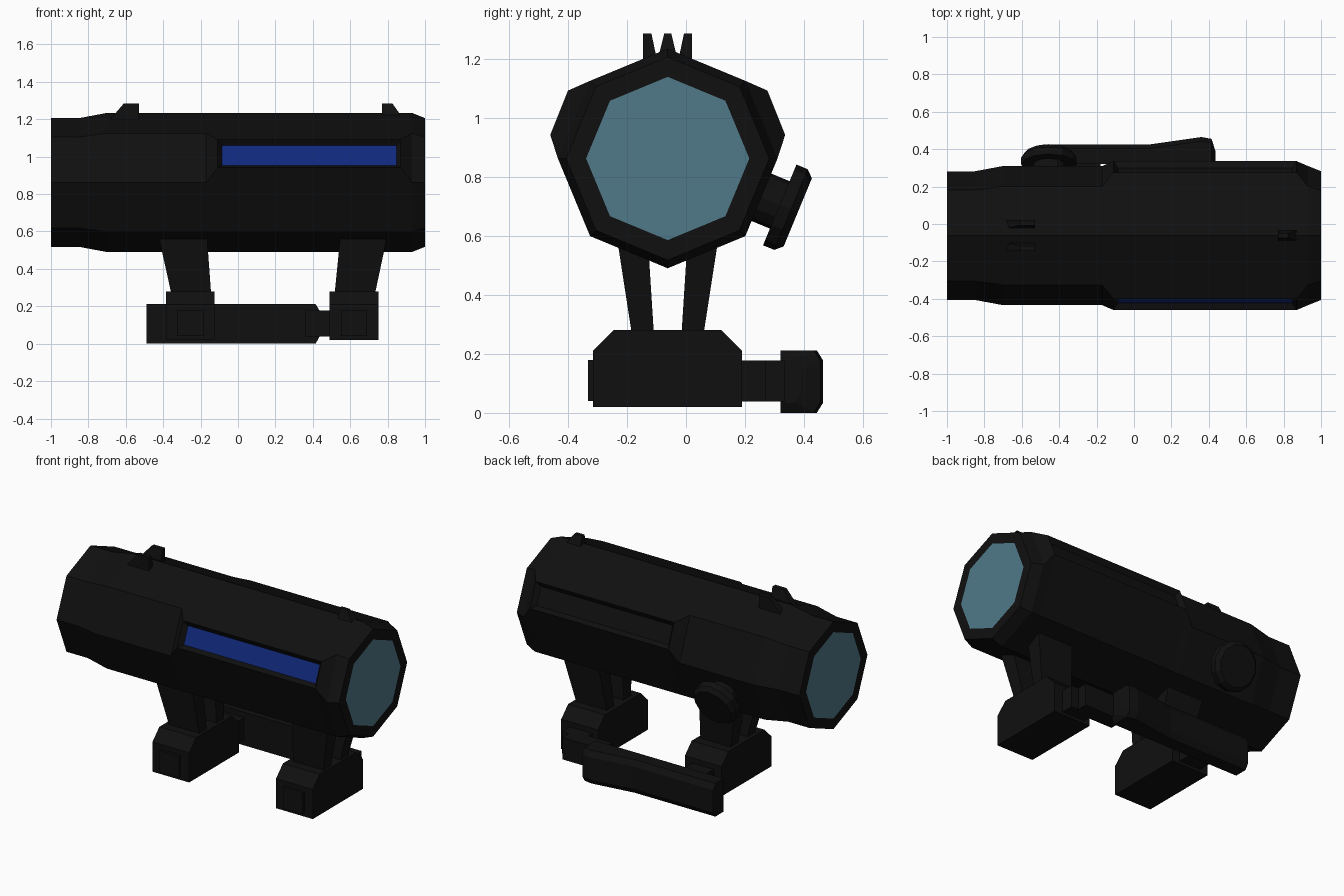
import bpy, bmesh
from math import cos, sin, tau, radians
from mathutils import Vector

cube = bpy.data.objects.get("Cube")
if cube:
    bpy.data.objects.remove(cube)

AXIS_Y, AXIS_Z = -0.062, 0.862


def material(name, rgb):
    m = bpy.data.materials.new(name)
    m.use_nodes = True
    m.diffuse_color = (*rgb, 1)
    bsdf = m.node_tree.nodes["Principled BSDF"]
    bsdf.inputs["Base Color"].default_value = (*rgb, 1)
    bsdf.inputs["Roughness"].default_value = 0.6
    return m


BLACK = material("matte black", (0.005, 0.005, 0.005))
GLASS = material("lens glass", (0.08, 0.19, 0.25))
BLUE = material("blue strip", (0.0056, 0.022, 0.2))


def loft(rings):
    """Skin a list of equal-length point rings and cap both ends."""
    bm = bmesh.new()
    rows = [[bm.verts.new(p) for p in ring] for ring in rings]
    n = len(rows[0])
    for a, b in zip(rows, rows[1:]):
        for i in range(n):
            j = (i + 1) % n
            bm.faces.new((a[i], a[j], b[j], b[i]))
    bm.faces.new(rows[0])
    bm.faces.new(rows[-1])
    bmesh.ops.recalc_face_normals(bm, faces=bm.faces[:])
    return bm


def finish(bm, name, mats=(BLACK,)):
    mesh = bpy.data.meshes.new(name)
    bm.to_mesh(mesh)
    bm.free()
    for m in mats:
        mesh.materials.append(m)
    obj = bpy.data.objects.new(name, mesh)
    bpy.context.collection.objects.link(obj)
    return obj


def prism(name, profile, x0, x1):
    """Extrude a (y, z) profile along x."""
    return finish(loft([[(x, y, z) for y, z in profile] for x in (x0, x1)]), name)


def box(name, x0, x1, y0, y1, z0, z1):
    return prism(name, [(y0, z0), (y1, z0), (y1, z1), (y0, z1)], x0, x1)


# Tube: octagonal sections, with the shoulders pushed out along the side housings
def tube_ring(x, r, raised=False):
    ring = []
    for i in range(8):
        y, z = r * sin(i * tau / 8), r * cos(i * tau / 8)
        if raised and i in (1, 7):
            y, z = (0.338 if i == 1 else -0.338), 0.23
        elif raised and i in (2, 6):
            y, z = (0.398 if i == 2 else -0.398), 0.08
        ring.append((x, AXIS_Y + y, AXIS_Z + z))
    return ring


R_END, R_MID, R_LENS = 0.344, 0.372, 0.271
bm = loft([tube_ring(-1, R_END), tube_ring(-0.85, R_END), tube_ring(-0.7, R_MID),
           tube_ring(-0.17, R_MID), tube_ring(-0.11, R_MID, True),
           tube_ring(0.87, R_MID, True), tube_ring(0.93, R_MID), tube_ring(1, R_END)])

# Lenses inset in both end caps
for cap in [f for f in bm.faces if len(f.verts) == 8]:
    bmesh.ops.inset_region(bm, faces=[cap], thickness=(R_END - R_LENS) * cos(tau / 16))
    cap.material_index = 1

# Recessed side panels, the front one coloured
for f in bm.faces[:]:
    c = f.calc_center_median()
    if 0.3 < c.x < 0.5 and 0.95 < c.z < 1.08 and abs(f.normal.y) > 0.8:
        bmesh.ops.inset_region(bm, faces=[f], thickness=0.033, depth=-0.03)
        if c.y < 0:
            f.material_index = 2
finish(bm, "scope_tube", (BLACK, GLASS, BLUE))

# Sights: a rear pair of blades and a single front post
def sight(name, low, high, x_low, x_high):
    rings = []
    for z, (y0, y1), (x0, x1) in ((1.18, low, x_low), (1.285, high, x_high)):
        rings.append([(x0, y0, z), (x1, y0, z), (x1, y1, z), (x0, y1, z)])
    finish(loft(rings), name)


sight("rear_sight_front_blade", (-0.145, -0.095), (-0.145, -0.117), (-0.7, -0.53), (-0.61, -0.53))
sight("rear_sight_back_blade", (-0.029, 0.021), (-0.007, 0.021), (-0.7, -0.53), (-0.61, -0.53))
sight("front_sight_post", (-0.1, -0.024), (-0.074, -0.05), (0.77, 0.9), (0.77, 0.825))

# Mounts: clamp block, front plate, rear neck and a splayed pair of struts
BLOCK = [(-0.315, 0.02), (-0.315, 0.21), (-0.245, 0.28),
         (0.121, 0.28), (0.19, 0.21), (0.19, 0.02)]


def mount(name, x0, x1, leg_low, leg_high):
    prism(name + "_block", BLOCK, x0, x1)
    box(name + "_front_plate", x0 + 0.06, x1 - 0.06, -0.332, -0.31, 0.04, 0.18)
    for label, s in (("front", -1), ("back", 1)):
        rings = []
        for z, inner, outer, (a, b) in ((0.27, 0.047, 0.122, leg_low),
                                        (0.6, 0.068, 0.173, leg_high)):
            yi, yo = AXIS_Y + s * inner, AXIS_Y + s * outer
            rings.append([(a, yi, z), (b, yi, z), (b, yo, z), (a, yo, z)])
        finish(loft(rings), f"{name}_{label}_strut")


mount("rear_mount", -0.385, -0.125, (-0.357, -0.144), (-0.43, -0.168))
mount("front_mount", 0.49, 0.75, (0.517, 0.733), (0.55, 0.803))
box("rear_mount_neck", -0.33, -0.18, 0.18, 0.33, 0.038, 0.178)
box("front_mount_neck", 0.53, 0.69, 0.18, 0.27, 0.038, 0.178)
box("lever_hinge", 0.36, 0.64, 0.23, 0.335, 0.038, 0.178)

# Locking lever along the back
rings = []
for x, out, z0, z1 in ((-0.49, 0.425, 0, 0.212), (0.08, 0.425, 0, 0.212),
                       (0.36, 0.465, 0, 0.212), (0.415, 0.455, 0, 0.212),
                       (0.435, 0.39, 0.036, 0.178)):
    rings.append([(x, y, z) for y, z in (
        (0.32, z0), (out - 0.022, z0), (out, z0 + 0.035),
        (out, z1 - 0.035), (out - 0.022, z1), (0.32, z1))])
finish(loft(rings), "locking_lever")

# Adjustment knob, square to the lower back face of the tube
axis = Vector((0, cos(radians(22.5)), -sin(radians(22.5))))
side = Vector((1, 0, 0))
up = axis.cross(side)
base = Vector((-0.455, AXIS_Y, AXIS_Z))
rings = []
for dist, r in ((0.3, 0.087), (0.411, 0.087), (0.411, 0.148), (0.452, 0.148), (0.477, 0.125)):
    rings.append([base + axis * dist + (side * cos(a) + up * sin(a)) * r
                  for a in (i * tau / 12 for i in range(12))])
finish(loft(rings), "adjustment_knob")
